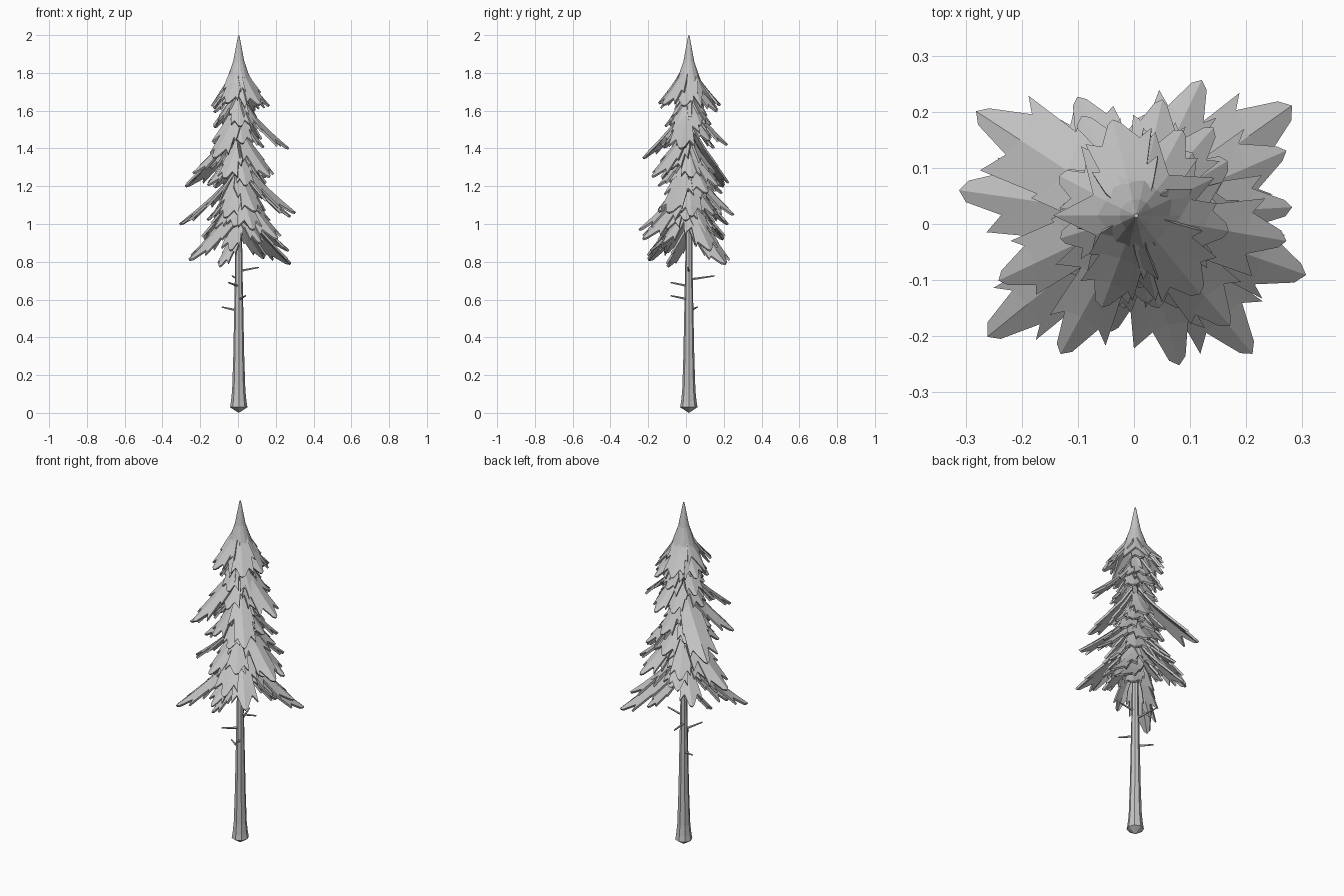
import bpy, bmesh, math, random
from mathutils import Vector

random.seed(7)
cube = bpy.data.objects.get("Cube")
if cube:
    bpy.data.objects.remove(cube, do_unlink=True)

grey = bpy.data.materials.new("plain grey")
grey.use_nodes = True
COLOUR = (0.55, 0.55, 0.55, 1)
grey.diffuse_color = COLOUR
grey.node_tree.nodes["Principled BSDF"].inputs["Base Color"].default_value = COLOUR

AXIS = Vector((0.004, 0.015, 0))


def finish(bm, name, thickness=0):
    """Turn a bmesh into a flat shaded object, optionally thickened."""
    mesh = bpy.data.meshes.new(name)
    bm.to_mesh(mesh)
    bm.free()
    mesh.materials.append(grey)
    obj = bpy.data.objects.new(name, mesh)
    bpy.context.collection.objects.link(obj)
    if thickness:
        mod = obj.modifiers.new("thickness", "SOLIDIFY")
        mod.thickness = thickness
        mod.offset = -0.5


def face_up(bm):
    for f in bm.faces:
        f.normal_update()
        if f.normal.z < 0:
            f.normal_flip()


def on_axis(radius, angle, z):
    return AXIS + Vector((radius * math.cos(angle), radius * math.sin(angle), z))


def bridge(bm, a, b):
    """Join two closed rings of vertices with quads."""
    n = len(a)
    for i in range(n):
        j = (i + 1) % n
        bm.faces.new((a[i], a[j], b[j], b[i]))


# Toothed half outline of a bough: ridge position, edge position, relative width
OUTLINE = [(0, 0, 0.35), (0.25, 0.3, 0.75), (0.38, 0.56, 1.0), (0.48, 0.5, 0.65),
           (0.62, 0.84, 0.85), (0.76, 0.78, 0.5), (1, 0.96, 0.2)]


def add_bough(bm, tip, width):
    """Drooping toothed bough, folded along its ridge, from the trunk to the tip."""
    tip = Vector(tip)
    out = tip - AXIS
    out.z = 0
    reach = out.length
    out.normalize()
    side = Vector((-out.y, out.x, 0))
    drop = 0.11 + 0.58 * reach

    def at(t):
        r = 0.015 + (reach - 0.015) * t ** 1.25
        return AXIS + out * r + Vector((0, 0, tip.z + drop * (1 - t)))

    ridge = [bm.verts.new(at(r)) for r, e, w in OUTLINE]
    for s in (-1, 1):
        edge = []
        for r, e, w in OUTLINE:
            wide = w * width * random.uniform(0.8, 1.2)
            edge.append(bm.verts.new(at(e) + side * s * wide - Vector((0, 0, wide * 0.4))))
        for i in range(len(ridge) - 1):
            bm.faces.new((ridge[i], ridge[i + 1], edge[i + 1], edge[i]))


# Trunk: tapered, flared foot, pointed underside
bm = bmesh.new()
rings = []
for z, r in [(0.03, 0.046), (0.06, 0.041), (0.12, 0.035), (0.3, 0.029), (0.8, 0.019), (1.8, 0.012)]:
    rings.append([bm.verts.new(on_axis(r, k * math.tau / 8, z)) for k in range(8)])
for a, b in zip(rings, rings[1:]):
    bridge(bm, a, b)
foot = bm.verts.new(AXIS)
for k in range(8):
    bm.faces.new((rings[0][(k + 1) % 8], rings[0][k], foot))
bm.faces.new(rings[-1])
bmesh.ops.recalc_face_normals(bm, faces=bm.faces)
finish(bm, "trunk")

# Bare twigs on the trunk
for i, tip in enumerate([(-0.03, 0.15, 0.725), (0.11, 0.01, 0.77), (-0.085, 0.06, 0.56),
                         (0.04, -0.08, 0.62), (-0.05, -0.08, 0.69)]):
    end = Vector(tip)
    start = AXIS + Vector((0, 0, end.z - 0.02))
    bm = bmesh.new()
    bmesh.ops.create_cone(bm, cap_ends=True, segments=5, radius1=0.007, radius2=0.004,
                          depth=(end - start).length)
    turn = (end - start).to_track_quat("Z", "Y").to_matrix().to_4x4()
    turn.translation = (start + end) / 2
    bm.transform(turn)
    finish(bm, f"twig_{i + 1}")

# Crown: spire flaring into a toothed skirt
bm = bmesh.new()
N = 14
rings = []
for z, r, jag in [(1.995, 0.002, 0), (1.86, 0.027, 0), (1.76, 0.062, 0.1), (1.665, 0.118, 0.28)]:
    ring = []
    for k in range(N):
        push = jag * (1 if k % 2 else -1) * random.uniform(0.7, 1.2)
        ring.append(bm.verts.new(on_axis(r * (1 + push), k * math.tau / N, z - push * 0.17)))
    rings.append(ring)
for a, b in zip(rings, rings[1:]):
    bridge(bm, a, b)
bm.faces.new(rings[0])
face_up(bm)
finish(bm, "crown", 0.01)

# Tiers of short boughs: tip height, reach, count
TIERS = [(1.61, 0.16, 7), (1.52, 0.135, 6), (1.43, 0.15, 6), (1.27, 0.17, 6),
         (1.18, 0.17, 6), (1.04, 0.19, 6), (0.96, 0.16, 6)]
for i, (z, reach, count) in enumerate(TIERS):
    bm = bmesh.new()
    for k in range(count):
        angle = (k + 0.4 * i + random.uniform(-0.2, 0.2)) * math.tau / count
        far = reach * random.uniform(0.85, 1.12)
        add_bough(bm, on_axis(far, angle, z + random.uniform(-0.03, 0.03)), 0.035 + 0.17 * far)
    face_up(bm)
    finish(bm, f"bough_tier_{i + 1}", 0.012)

# Long boughs: where each tip ends, from the top down, then the lowest skirt
UPPER = [(0.27, -0.03, 1.4), (0.05, 0.22, 1.42), (-0.13, -0.23, 1.35), (-0.24, -0.1, 1.27),
         (0.17, -0.18, 1.25), (-0.28, 0.2, 1.2), (0.14, 0.17, 1.2), (0.12, 0.255, 1.05),
         (0.305, -0.09, 1.06), (0.28, 0.03, 1.04), (-0.31, 0.06, 1.0), (-0.1, 0.225, 1.0),
         (0.08, -0.25, 0.97)]
LOWER = [(0.21, -0.23, 0.92), (-0.18, 0.2, 0.92), (0.28, 0.21, 0.79), (0.27, 0.13, 0.86),
         (-0.26, -0.2, 0.81), (-0.2, -0.11, 0.85), (-0.1, -0.1, 0.775), (-0.04, -0.19, 0.86),
         (0.12, -0.12, 0.9), (0.14, 0.16, 0.82)]
for name, tips in (("long_boughs", UPPER), ("lowest_boughs", LOWER)):
    bm = bmesh.new()
    for tip in tips:
        add_bough(bm, tip, 0.025 + 0.17 * math.hypot(tip[0], tip[1]))
    face_up(bm)
    finish(bm, name, 0.012)
